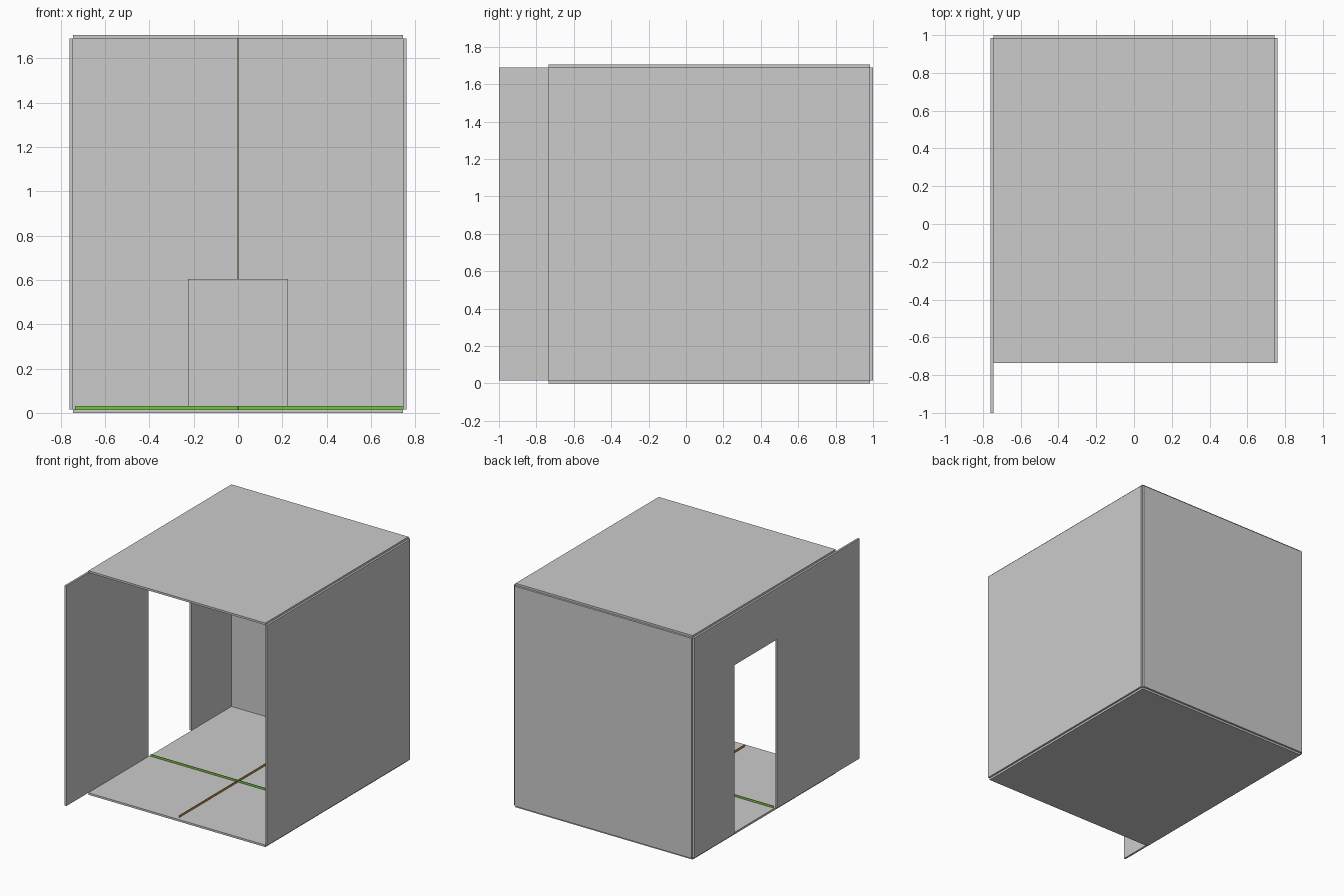
import bpy, bmesh

if "Cube" in bpy.data.objects:
    bpy.data.objects.remove(bpy.data.objects["Cube"])

T = 0.015                 # panel thickness
W, H = 0.745, 1.69        # inner half width, wall top
F, B = -0.735, 0.985      # front and back of the floor


def box(name, lo, hi, mat=None):
    bm = bmesh.new()
    bmesh.ops.create_cube(bm, size=1)
    for v in bm.verts:
        for i in range(3):
            v.co[i] = hi[i] if v.co[i] > 0 else lo[i]
    return finish(name, bm, mat)


def finish(name, bm, mat=None):
    bmesh.ops.recalc_face_normals(bm, faces=bm.faces)
    me = bpy.data.meshes.new(name)
    bm.to_mesh(me)
    bm.free()
    ob = bpy.data.objects.new(name, me)
    bpy.context.collection.objects.link(ob)
    if mat:
        me.materials.append(mat)
    return ob


def colour(name, rgb):
    m = bpy.data.materials.new(name)
    m.diffuse_color = (*rgb, 1)
    m.use_nodes = True
    m.node_tree.nodes["Principled BSDF"].inputs["Base Color"].default_value = m.diffuse_color
    return m


green = colour("green", (0.18, 0.55, 0.05))
orange = colour("orange", (0.55, 0.30, 0.05))

# Room shell: floor, roof, right and back walls
box("floor", (-W, F, 0), (W, B, T))
box("roof", (-W, F, H), (W, B, H + T))
box("right_wall", (W, F, T), (W + T, B, H))
box("back_wall", (-W, B, T), (W, B + T, H))

# Left wall: longer than the room, with a doorway cut to the floor
outline = [(-1, T), (-0.01, T), (-0.01, 1.30), (0.505, 1.30),
           (0.505, T), (B, T), (B, H), (-1, H)]
bm = bmesh.new()
face = bm.faces.new([bm.verts.new((-W - T, y, z)) for y, z in outline])
ext = bmesh.ops.extrude_face_region(bm, geom=[face], use_keep_orig=True)
bmesh.ops.translate(bm, vec=(T, 0, 0),
                    verts=[g for g in ext["geom"] if isinstance(g, bmesh.types.BMVert)])
finish("left_wall", bm)

# Thin upright strips crossing on the floor and running up the back wall
e = 0.0015
box("cross_strip", (-0.735, -e, T), (W, e, 0.031), green)
box("long_strip", (-e, -0.71, T), (e, B, 0.031), orange)
box("back_wall_strip", (-e, B - T, 0.031), (e, B, H), orange)

# Low cabinet against the back wall
box("cabinet", (-0.225, 0.685, T), (0.225, B, 0.605))
